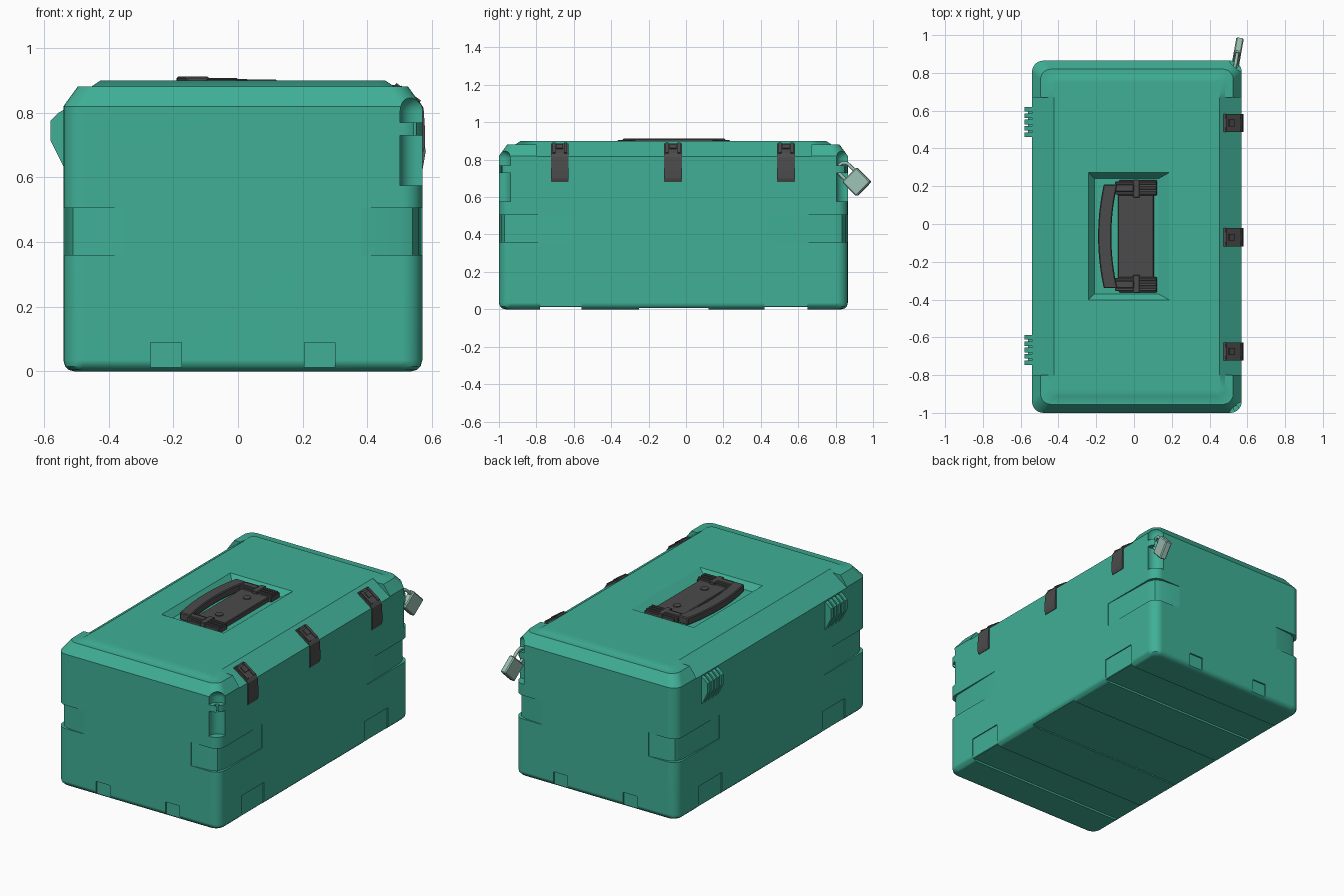
import bpy, bmesh, math
from mathutils import Vector, Matrix

if "Cube" in bpy.data.objects:
    bpy.data.objects.remove(bpy.data.objects["Cube"], do_unlink=True)


def material(name, rgb):
    m = bpy.data.materials.new(name)
    m.use_nodes = True
    m.diffuse_color = (*rgb, 1)
    m.node_tree.nodes["Principled BSDF"].inputs["Base Color"].default_value = (*rgb, 1)
    return m


GREEN = material("teal green plastic", (0.05, 0.43, 0.305))
DARK = material("dark grey plastic", (0.07, 0.07, 0.07))
PALE = material("pale green metal", (0.33, 0.53, 0.46))


def make(name, bm, mat, bevel=0):
    bmesh.ops.recalc_face_normals(bm, faces=bm.faces)
    if bevel:
        bmesh.ops.bevel(bm, geom=bm.edges[:], offset=bevel, segments=1, affect='EDGES')
    me = bpy.data.meshes.new(name)
    bm.to_mesh(me)
    bm.free()
    me.materials.append(mat)
    ob = bpy.data.objects.new(name, me)
    bpy.context.collection.objects.link(ob)
    return ob


def loft(name, rings, mat, bevel=0):
    """Skin a closed solid through rings that share a point count."""
    bm = bmesh.new()
    loops = [[bm.verts.new(p) for p in ring] for ring in rings]
    n = len(loops[0])
    for a, b in zip(loops, loops[1:]):
        for i in range(n):
            bm.faces.new((a[i], a[(i + 1) % n], b[(i + 1) % n], b[i]))
    bm.faces.new(loops[0][::-1])
    bm.faces.new(loops[-1])
    return make(name, bm, mat, bevel)


def prism(name, pts, axis, lo, hi, mat=GREEN, bevel=0):
    place = {'x': lambda a, b, h: (h, a, b), 'y': lambda a, b, h: (a, h, b),
             'z': lambda a, b, h: (a, b, h)}[axis]
    return loft(name, [[place(a, b, h) for a, b in pts] for h in (lo, hi)], mat, bevel)


def box(name, x, y, z, mat=GREEN, bevel=0):
    return prism(name, [(x[0], y[0]), (x[1], y[0]), (x[1], y[1]), (x[0], y[1])],
                 'z', z[0], z[1], mat, bevel)


def circle(cx, cy, r, n=24):
    return [(cx + r * math.cos(i * math.tau / n), cy + r * math.sin(i * math.tau / n))
            for i in range(n)]


X0, X1, Y0, Y1 = -0.54, 0.57, -1.0, 0.865
XC, YC = (X0 + X1) / 2, (Y0 + Y1) / 2


def rounded(inset, z, r):
    pts = []
    for k, (cx, cy) in enumerate([(X1, Y1), (X0, Y1), (X0, Y0), (X1, Y0)]):
        ox = cx - math.copysign(inset + r, cx)
        oy = cy - math.copysign(inset + r, cy)
        for i in range(7):
            a = (k + i / 6) * math.pi / 2
            pts.append((ox + r * math.cos(a), oy + r * math.sin(a), z))
    return pts


# Chest with sloped lid edge and raised top panel
chest = loft("chest", [rounded(*s) for s in [
    (0.035, 0, 0.04), (0.016, 0.005, 0.05), (0.005, 0.016, 0.056), (0, 0.035, 0.06),
    (0, 0.82, 0.06), (0.045, 0.882, 0.055), (0.088, 0.882, 0.04), (0.115, 0.9, 0.03)]], GREEN)

cutters = []
# Long slopes along both sides of the lid
for side in (1, -1):
    pts = [(0.556, 0.815), (0.438, 0.9), (0.438, 0.95), (0.7, 0.95), (0.7, 0.815)]
    cutters.append(prism("lid_slope_cutter", [(XC + side * a, b) for a, b in pts],
                         'y', -0.8, 0.67))
# Shallow hand recesses wrapping the four corners
for cx, sx in ((X0, 1), (X1, -1)):
    for cy, sy in ((Y0, 1), (Y1, -1)):
        pts = [(-0.1, -0.1), (0.19, -0.1), (0.19, 0.002), (0.07, 0.012),
               (0.03, 0.03), (0.012, 0.07), (0.002, 0.42), (-0.1, 0.42)]
        cutters.append(prism("corner_recess_cutter",
                             [(cx + sx * a, cy + sy * b) for a, b in pts], 'z', 0.36, 0.505))
# Stacking notches around the base
for x in ((-0.27, -0.175), (0.205, 0.3)):
    for y in ((-1.1, Y0 + 0.009), (Y1 - 0.009, 1.0)):
        cutters.append(box("end_notch_cutter", x, y, (-0.1, 0.09)))
for y in ((-0.78, -0.56), (0.42, 0.65)):
    cutters.append(box("base_groove_cutter", (-0.7, 0.7), y, (-0.1, 0.012)))
    for x in ((-0.7, X0 + 0.006), (X1 - 0.006, 0.7)):
        cutters.append(box("side_notch_cutter", x, y, (-0.1, 0.14)))
cutters.append(box("middle_groove_cutter", (-0.7, 0.7), (-0.25, 0.12), (-0.1, 0.007)))
# Padlock niches in the two latch-side corners, leaving a pierced tab between
NX, NR = 0.552, 0.052
for ny in (Y0 + 0.012, Y1 - 0.012):
    cutters.append(prism("niche_cutter", circle(NX, ny, NR), 'z', 0.575, 0.73))
    dome = [(0.77, 1)] + [(0.805 + 0.05 * math.sin(t * math.pi / 12),
                           math.cos(t * math.pi / 12)) for t in range(6)]
    cutters.append(loft("dome_cutter", [[(x, y, z) for x, y in circle(NX, ny, NR * s)]
                                        for z, s in dome], GREEN))
    inner = ny - math.copysign(0.012, ny)
    cutters.append(prism("tab_hole_cutter", circle(NX - 0.012, inner, 0.014, 12), 'z', 0.7, 0.79))
# Scooped well under the handle
cutters.append(loft("handle_well_cutter", [
    [(a, b, z) for a, b in ((l, f), (r, f), (r, k), (l, k))]
    for l, r, f, k, z in ((-0.21, 0.13, -0.37, 0.24, 0.862),
                          (-0.25, 0.2, -0.41, 0.28, 0.91))], GREEN))

for c in cutters:
    c.hide_render = True
    m = chest.modifiers.new("cut", 'BOOLEAN')
    m.operation, m.solver, m.object = 'DIFFERENCE', 'EXACT', c
dg = bpy.context.evaluated_depsgraph_get()
cut_mesh = bpy.data.meshes.new_from_object(chest.evaluated_get(dg))
chest.modifiers.clear()
chest.data = cut_mesh
for c in cutters:
    bpy.data.objects.remove(c, do_unlink=True)
cut_mesh.materials.clear()
cut_mesh.materials.append(GREEN)
cut_mesh.polygons.foreach_set("material_index", [0] * len(cut_mesh.polygons))
cut_mesh.shade_smooth()
cut_mesh.set_sharp_from_angle(angle=math.radians(32))
chest.modifiers.new("even shading", 'WEIGHTED_NORMAL').keep_sharp = True

# Latches folded over the lid slope
for i, y in enumerate((-0.675, -0.07, 0.535)):
    strap = [(0.555, 0.68), (0.573, 0.68), (0.579, 0.7), (0.579, 0.74), (0.574, 0.815),
             (0.56, 0.836), (0.49, 0.886), (0.475, 0.886), (0.475, 0.87), (0.55, 0.815)]
    prism(f"latch_strap_{i}", strap, 'y', y - 0.048, y + 0.048, DARK)
    for s in (-1, 1):
        rail = [(0.56, 0.83), (0.566, 0.838), (0.49, 0.892), (0.48, 0.88)]
        prism(f"latch_rail_{i}", rail, 'y', y + s * 0.032 - 0.008, y + s * 0.032 + 0.008, DARK)
    clasp = [(0.525, 0.85), (0.535, 0.862), (0.505, 0.884), (0.495, 0.872)]
    prism(f"latch_clasp_{i}", clasp, 'y', y - 0.018, y + 0.018, DARK)

# Hinges made of knuckles with a thinner leaf between
for i, y in enumerate((-0.667, 0.54)):
    knuckle = [(-0.53, 0.815), (-0.555, 0.80), (-0.58, 0.775), (-0.58, 0.715), (-0.53, 0.615)]
    for k in range(5):
        c = y + (k - 2) * 0.034
        prism(f"hinge_knuckle_{i}_{k}", knuckle, 'y', c - 0.012, c + 0.012)
    leaf = [(-0.53, 0.79), (-0.56, 0.775), (-0.56, 0.72), (-0.53, 0.67)]
    prism(f"hinge_leaf_{i}", leaf, 'y', y - 0.07, y + 0.07)

# Carry handle: base plate, screws, bowed grip, ribbed pivots
HY = -0.065
box("handle_plate", (-0.085, 0.105), (HY - 0.24, HY + 0.24), (0.85, 0.89), DARK, 0.004)
for y in (-0.2, 0.07):
    prism("handle_screw", circle(0.012, y, 0.023, 16), 'z', 0.88, 0.895, DARK)
ts = [i / 8 - 1 for i in range(17)]
grip = [(-0.19 + 0.03 * t * t, HY + 0.275 * t) for t in ts]
grip += [(-0.12 + 0.032 * t * t, HY + 0.275 * t) for t in reversed(ts)]
prism("handle_grip", grip, 'z', 0.866, 0.912, DARK, 0.005)
for s in (-1, 1):
    def span(a, b):
        return tuple(sorted((HY + s * a, HY + s * b)))
    box("handle_arm", (-0.155, 0.0), span(0.235, 0.275), (0.868, 0.908), DARK, 0.004)
    box("pivot_base", (-0.08, 0.122), span(0.215, 0.298), (0.85, 0.894), DARK, 0.004)
    for k in range(3):
        d = 0.222 + k * 0.026
        box("pivot_rib", (-0.1, 0.12), span(d, d + 0.015), (0.87, 0.903), DARK, 0.003)
    box("pivot_bar", (-0.005, 0.03), span(0.205, 0.3), (0.87, 0.905), DARK, 0.003)

# Padlock hanging from the rear tab, local z pointing to the shackle
pose = (Matrix.Translation((0.549, 0.913, 0.681)) @ Matrix.Rotation(math.radians(-10), 4, 'Z')
        @ Matrix.Rotation(math.radians(45), 4, 'X'))
lock = box("padlock_body", (-0.02, 0.02), (-0.055, 0.055), (-0.055, 0.055), PALE, 0.006)
lock.matrix_world = pose
path = [Vector((0, -0.035, 0.04))]
path += [Vector((0, -0.035 * math.cos(a), 0.095 + 0.035 * math.sin(a)))
         for a in (i * math.pi / 10 for i in range(11))]
path.append(Vector((0, 0.035, 0.04)))
rings = []
for i, p in enumerate(path):
    d = (path[min(i + 1, len(path) - 1)] - path[max(i - 1, 0)]).normalized()
    n = d.cross(Vector((1, 0, 0)))
    rings.append([p + Vector((a, 0, 0)) + n * b for a, b in circle(0, 0, 0.009, 10)])
shackle = loft("padlock_shackle", rings, PALE)
shackle.matrix_world = pose
shackle.data.shade_smooth()
shackle.data.set_sharp_from_angle(angle=math.radians(50))
